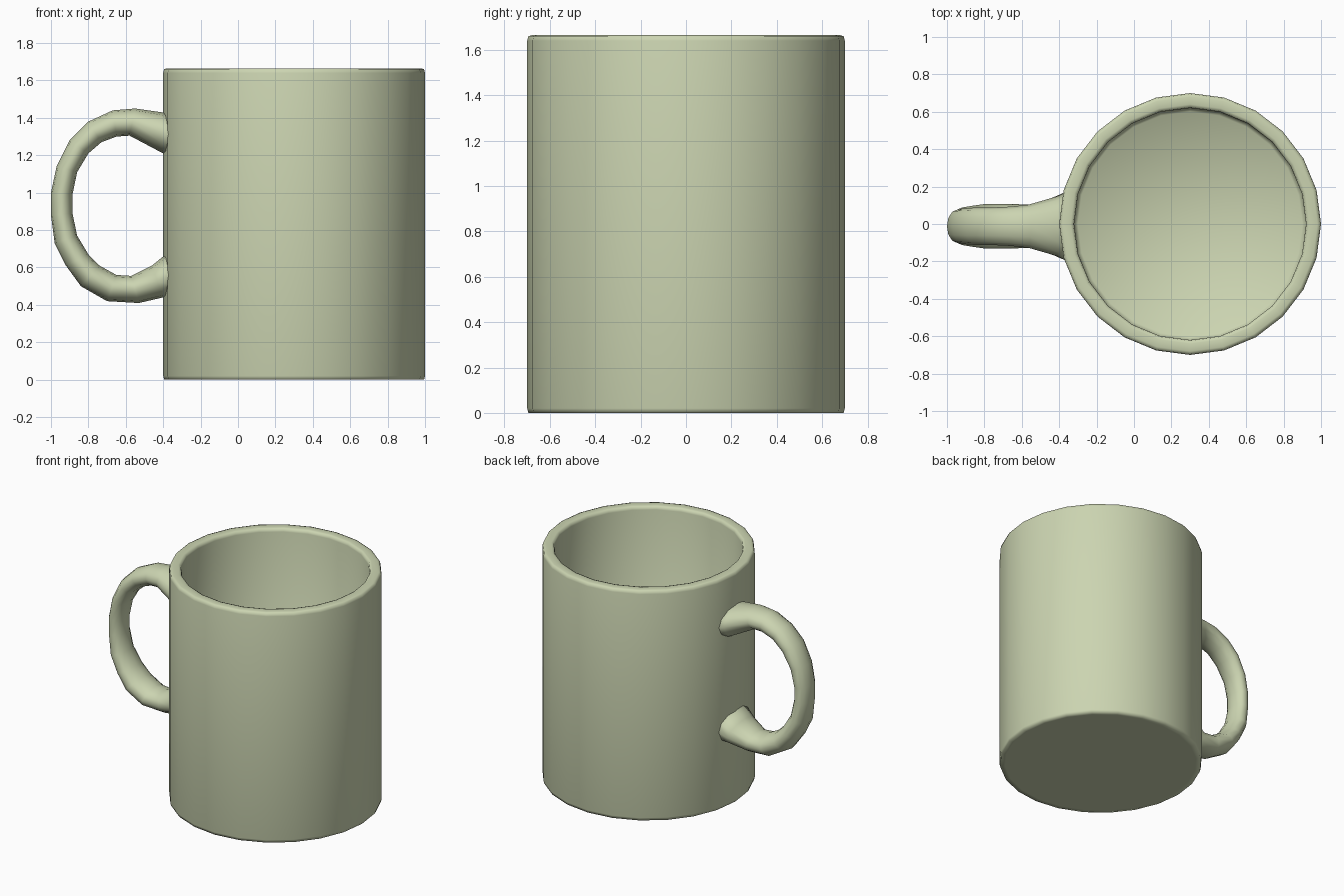
import bpy, bmesh
from math import cos, sin, pi
from mathutils import Vector

if "Cube" in bpy.data.objects:
    bpy.data.objects.remove(bpy.data.objects["Cube"])


def make_object(name, rings, closed=False, caps=False):
    """Skin a list of vertex rings into one smooth mesh."""
    bm = bmesh.new()
    vr = [[bm.verts.new(p) for p in ring] for ring in rings]
    n = len(vr[0])
    for a, b in zip(vr, vr[1:]):
        for i in range(n):
            j = (i + 1) % n
            bm.faces.new((a[i], a[j], b[j], b[i]))
    if caps:
        bm.faces.new(vr[0][::-1])
        bm.faces.new(vr[-1])
    bmesh.ops.recalc_face_normals(bm, faces=bm.faces)
    for f in bm.faces:
        f.smooth = True
    me = bpy.data.meshes.new(name)
    bm.to_mesh(me)
    bm.free()
    ob = bpy.data.objects.new(name, me)
    bpy.context.collection.objects.link(ob)
    me.materials.append(glaze)
    return ob


glaze = bpy.data.materials.new("glaze")
glaze.diffuse_color = (0.60, 0.66, 0.44, 1)
glaze.use_nodes = True
glaze.node_tree.nodes["Principled BSDF"].inputs["Base Color"].default_value = glaze.diffuse_color

# Cup body: turned profile (radius, height) from underside, over the rim, to inner floor
SIDES = 24
profile = [(0.66, 0), (0.695, 0), (0.70, 0.02), (0.70, 1.64), (0.695, 1.66),
           (0.68, 1.665), (0.64, 1.665), (0.625, 1.66), (0.62, 1.64),
           (0.62, 0.10), (0.60, 0.08)]
body = [[(0.30 + r * cos(2 * pi * i / SIDES), r * sin(2 * pi * i / SIDES), z)
         for i in range(SIDES)] for r, z in profile]
make_object("cup_body", body, caps=True)

# Handle: stations of (outer x, outer z, inner x, inner z, half width in y)
stations = [
    (-0.35, 1.42, -0.35, 1.19, 0.19), (-0.41, 1.43, -0.41, 1.215, 0.16),
    (-0.55, 1.45, -0.58, 1.305, 0.115), (-0.67, 1.44, -0.65, 1.30, 0.105),
    (-0.80, 1.38, -0.73, 1.27, 0.10), (-0.90, 1.28, -0.80, 1.21, 0.10),
    (-0.97, 1.14, -0.86, 1.11, 0.095), (-1.00, 1.00, -0.885, 0.99, 0.09),
    (-1.00, 0.88, -0.885, 0.89, 0.09), (-0.98, 0.73, -0.86, 0.77, 0.10),
    (-0.92, 0.61, -0.80, 0.67, 0.11), (-0.84, 0.50, -0.74, 0.61, 0.12),
    (-0.70, 0.42, -0.65, 0.56, 0.12), (-0.53, 0.41, -0.57, 0.555, 0.115),
    (-0.40, 0.44, -0.46, 0.61, 0.155), (-0.35, 0.44, -0.35, 0.70, 0.19),
]
handle = []
for ox, oz, ix, iz, w in stations:
    outer, inner = Vector((ox, -0.012, oz)), Vector((ix, -0.012, iz))
    mid, half = (outer + inner) / 2, (outer - inner) / 2
    handle.append([mid + half * cos(a) + Vector((0, w * sin(a), 0))
                   for a in (2 * pi * k / 12 for k in range(12))])
make_object("handle", handle, caps=True)
